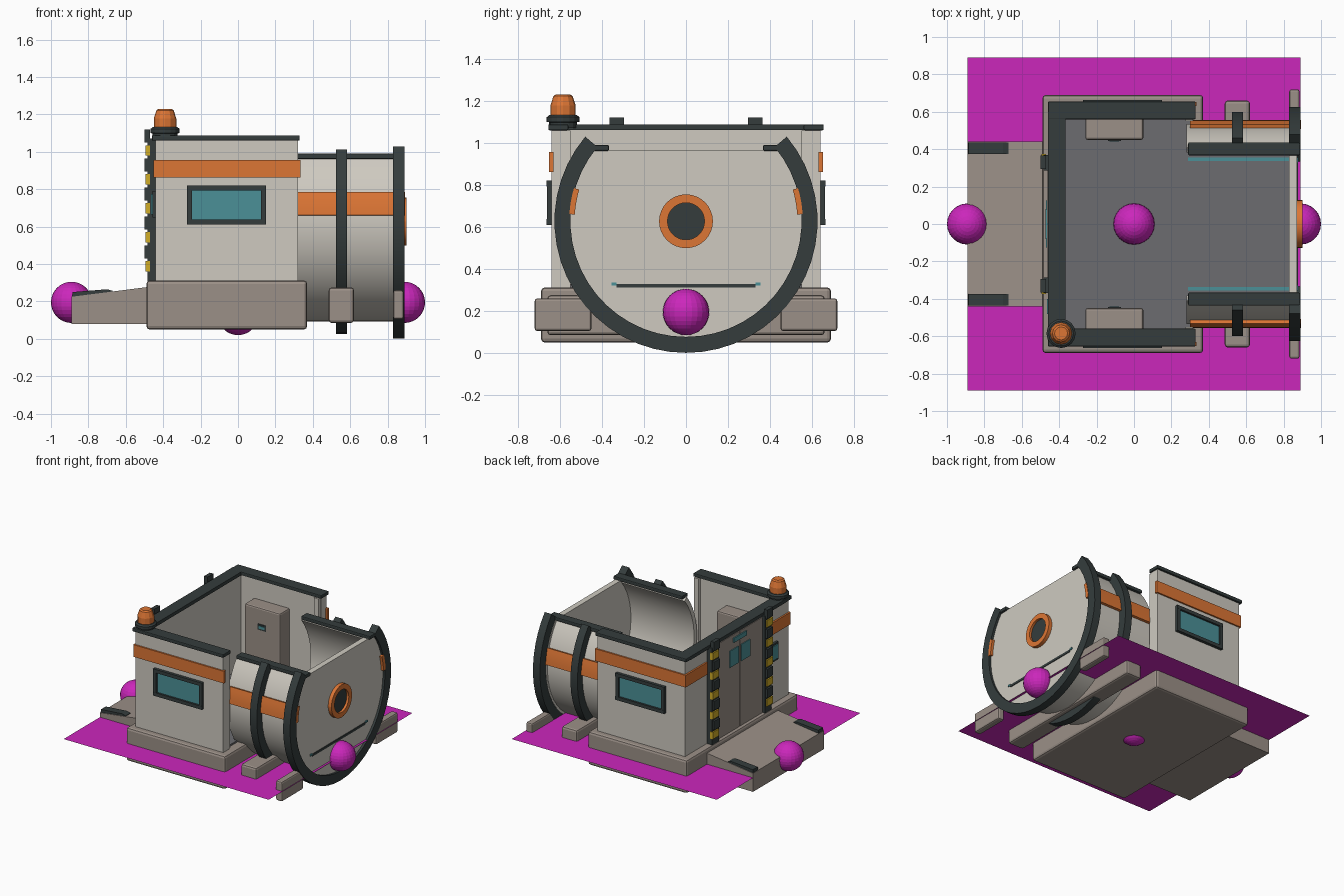
import bpy, bmesh, math

if "Cube" in bpy.data.objects:
    bpy.data.objects.remove(bpy.data.objects["Cube"])


def mat(name, r, g, b):
    m = bpy.data.materials.new(name)
    m.diffuse_color = (r, g, b, 1)
    m.use_nodes = True
    m.node_tree.nodes["Principled BSDF"].inputs["Base Color"].default_value = m.diffuse_color
    return m


CREAM = mat("cream panel", 0.62, 0.59, 0.53)
TAUPE = mat("taupe metal", 0.33, 0.28, 0.245)
DARK = mat("dark trim", 0.035, 0.046, 0.046)
ORANGE = mat("orange", 0.72, 0.18, 0.035)
TEAL = mat("teal glass", 0.07, 0.28, 0.31)
GREY = mat("floor grey", 0.15, 0.15, 0.16)
YELLOW = mat("hazard yellow", 0.64, 0.42, 0.02)
MAGENTA = mat("magenta marker", 0.6, 0.02, 0.5)


def finish(name, bm, m, smooth=False):
    bmesh.ops.recalc_face_normals(bm, faces=bm.faces)
    me = bpy.data.meshes.new(name)
    bm.to_mesh(me)
    bm.free()
    me.materials.append(m)
    ob = bpy.data.objects.new(name, me)
    bpy.context.collection.objects.link(ob)
    if smooth:
        bpy.context.view_layer.objects.active = ob
        ob.select_set(True)
        bpy.ops.object.shade_smooth_by_angle(angle=math.radians(30))
        ob.select_set(False)
    return ob


def box(name, x, y, z, m, bevel=0):
    bm = bmesh.new()
    bmesh.ops.create_cube(bm, size=1)
    for v in bm.verts:
        for i, (a, b) in enumerate((x, y, z)):
            v.co[i] = a if v.co[i] < 0 else b
    if bevel:
        bmesh.ops.bevel(bm, geom=bm.edges[:], offset=bevel, segments=2,
                        profile=0.5, affect='EDGES')
    return finish(name, bm, m)


def both(name, x, y, z, m, bevel=0):
    """A box and its mirror image across y = 0."""
    box(name + "_back", x, y, z, m, bevel)
    box(name + "_front", x, (-y[1], -y[0]), z, m, bevel)


def extrude(name, pts, axis, lo, hi, m, smooth=False):
    """Extrude a flat profile along x or y."""
    bm = bmesh.new()
    loops = []
    for d in (lo, hi):
        loops.append([bm.verts.new((d, a, b) if axis == 'x' else (a, d, b)) for a, b in pts])
    bm.faces.new(loops[0])
    bm.faces.new(loops[1])
    n = len(pts)
    for i in range(n):
        j = (i + 1) % n
        bm.faces.new((loops[0][i], loops[0][j], loops[1][j], loops[1][i]))
    return finish(name, bm, m, smooth)


CZ = 0.627  # height of the tunnel axis


def arc(r, a0, a1, n):
    return [(r * math.cos(math.radians(a0 + (a1 - a0) * i / n)),
             CZ + r * math.sin(math.radians(a0 + (a1 - a0) * i / n))) for i in range(n + 1)]


def band(name, ro, ri, x0, x1, m, a0=40, a1=-220, n=36):
    pts = arc(ro, a0, a1, n) + arc(ri, a1, a0, n)
    return extrude(name, pts, 'x', x0, x1, m, True)


def lathe(name, x, y, prof, m, n=12):
    bm = bmesh.new()
    rings = [[bm.verts.new((x + r * math.cos(2 * math.pi * i / n),
                            y + r * math.sin(2 * math.pi * i / n), z))
              for i in range(n)] for r, z in prof]
    for a, b in zip(rings, rings[1:]):
        for i in range(n):
            j = (i + 1) % n
            bm.faces.new((a[i], a[j], b[j], b[i]))
    bm.faces.new(rings[0])
    bm.faces.new(rings[-1])
    return finish(name, bm, m)


def ball(name, x, z, r=0.11):
    bm = bmesh.new()
    bmesh.ops.create_uvsphere(bm, u_segments=24, v_segments=16, radius=r)
    bmesh.ops.translate(bm, verts=bm.verts, vec=(x, 0, z))
    finish(name, bm, MAGENTA)


# marker sheet and connection markers
bm = bmesh.new()
bmesh.ops.create_grid(bm, x_segments=1, y_segments=1, size=0.89)
bmesh.ops.translate(bm, verts=bm.verts, vec=(0, 0, 0.19))
finish("marker_sheet", bm, MAGENTA)
ball("marker_ramp", -0.89, 0.195)
ball("marker_tunnel", 0.89, 0.195)
ball("marker_base", 0, 0.13)
ball("marker_floor", 0, 0.33)

# foundation, support beams and entry ramp
box("foundation", (-0.49, 0.37), (-0.69, 0.69), (0.05, 0.312), TAUPE, 0.018)
box("middle_beam", (0.485, 0.62), (-0.66, 0.66), (0.085, 0.275), TAUPE, 0.016)
both("end_beam", (0.83, 0.885), (0.45, 0.72), (0.105, 0.26), TAUPE, 0.012)
extrude("ramp", [(-0.89, 0.08), (-0.46, 0.08), (-0.46, 0.28), (-0.89, 0.225)],
        'y', -0.44, 0.44, TAUPE)
for s, side in ((-1, "front"), (1, "back")):
    extrude("ramp_rail_" + side,
            [(-0.89, 0.2), (-0.67, 0.23), (-0.67, 0.257), (-0.70, 0.265), (-0.885, 0.25)],
            'y', s * 0.375, s * 0.435, DARK)

# room walls and floors
both("side_wall", (-0.44, 0.32), (0.57, 0.64), (0.3, 1.065), CREAM)
both("wall_jamb", (0.275, 0.315), (0.55, 0.58), (0.3, 1.06), CREAM)
box("door_wall", (-0.44, -0.375), (-0.6, 0.6), (0.3, 1.065), CREAM)
box("room_floor", (-0.40, 0.3), (-0.58, 0.58), (0.27, 0.325), GREY)
box("tunnel_floor", (0.29, 0.84), (-0.385, 0.385), (0.29, 0.325), GREY)
both("floor_light", (0.29, 0.83), (0.338, 0.355), (0.325, 0.333), TEAL)

# wall cap and orange belt
both("top_trim_side", (-0.46, 0.33), (0.56, 0.655), (1.06, 1.088), DARK, 0.006)
box("top_trim_door", (-0.46, -0.365), (-0.60, 0.60), (1.0605, 1.0875), DARK)
both("belt_side", (-0.452, 0.333), (0.63, 0.652), (0.862, 0.957), ORANGE)
both("belt_door", (-0.453, -0.43), (0.38, 0.651), (0.862, 0.957), ORANGE)

# side windows: frame bars with recessed glass
both("window_glass", (-0.255, 0.13), (0.63, 0.648), (0.63, 0.80), TEAL)
for z0, z1, n in ((0.61, 0.637, "sill"), (0.793, 0.82, "head")):
    both("window_" + n, (-0.273, 0.15), (0.635, 0.663), (z0, z1), DARK)
for x0, n in ((-0.273, "left"), (0.123, "right")):
    both("window_jamb_" + n, (x0, x0 + 0.027), (0.635, 0.662), (0.62, 0.81), DARK)

# double door with hazard posts
both("door_leaf", (-0.465, -0.43), (0.004, 0.29), (0.3, 1.06), TAUPE)
box("door_gap", (-0.455, -0.43), (-0.004, 0.004), (0.3, 1.06), DARK)
both("door_window", (-0.471, -0.46), (0.015, 0.125), (0.82, 0.95), TEAL)
box("door_sign", (-0.474, -0.46), (-0.08, 0.08), (1.0, 1.035), TEAL)
both("door_post", (-0.485, -0.43), (0.285, 0.37), (0.31, 1.07), DARK)
for i in range(5):
    z = 0.36 + i * 0.155
    both("hazard_block_%d" % i, (-0.495, -0.47), (0.3, 0.374), (z, z + 0.055),
         YELLOW)
    both("post_block_%d" % i, (-0.5, -0.47), (0.295, 0.365), (z + 0.07, z + 0.14), DARK)
box("control_panel", (-0.458, -0.43), (-0.49, -0.39), (0.65, 0.79), DARK)
box("control_screen", (-0.465, -0.455), (-0.48, -0.40), (0.665, 0.775), TEAL)

# interior cabinets
both("cabinet", (-0.26, 0.05), (0.45, 0.575), (0.32, 0.91), TAUPE, 0.012)
both("cabinet_plate", (-0.14, -0.07), (0.444, 0.452), (0.74, 0.785), DARK)
both("cabinet_light", (-0.13, -0.08), (0.44, 0.447), (0.752, 0.773), TEAL)

# roof beacon
lathe("beacon_base", -0.39, -0.585,
      [(0.066, 1.07), (0.066, 1.098), (0.078, 1.1), (0.078, 1.122), (0.066, 1.132)], DARK, 16)
lathe("beacon_lamp", -0.39, -0.585,
      [(0.06, 1.125), (0.06, 1.178), (0.046, 1.222), (0.035, 1.23)], ORANGE)

# open-topped tunnel
band("tunnel_shell", 0.535, 0.5, 0.28, 0.85, CREAM)
band("middle_ring", 0.6, 0.53, 0.523, 0.583, DARK)
band("end_ring", 0.626, 0.55, 0.83, 0.89, DARK)
band("tunnel_stripe_back", 0.556, 0.53, 0.3, 0.893, ORANGE, 3.5, 16.5, 4)
band("tunnel_stripe_front", 0.556, 0.53, 0.3, 0.893, ORANGE, 176.5, 163.5, 4)
both("tunnel_rail", (0.29, 0.888), (0.367, 0.437), (0.962, 0.99), DARK, 0.006)
extrude("end_cap", arc(0.552, 38, -218, 36), 'x', 0.828, 0.872, CREAM)

# end cap fittings
circle = [(y, z) for y, z in arc(0.128, 0, 348.75, 31)]
hole = [(y, z) for y, z in arc(0.09, 0, 348.75, 31)]
band("porthole_rim", 0.128, 0.088, 0.865, 0.9, ORANGE, 0, 180, 16)
band("porthole_rim_lower", 0.128, 0.088, 0.865, 0.9, ORANGE, 180, 360, 16)
extrude("porthole_glass", hole, 'x', 0.865, 0.882, DARK)
box("cap_threshold", (0.868, 0.877), (-0.33, 0.33), (0.311, 0.329), DARK)
both("cap_light", (0.868, 0.878), (0.33, 0.355), (0.322, 0.336), TEAL)
